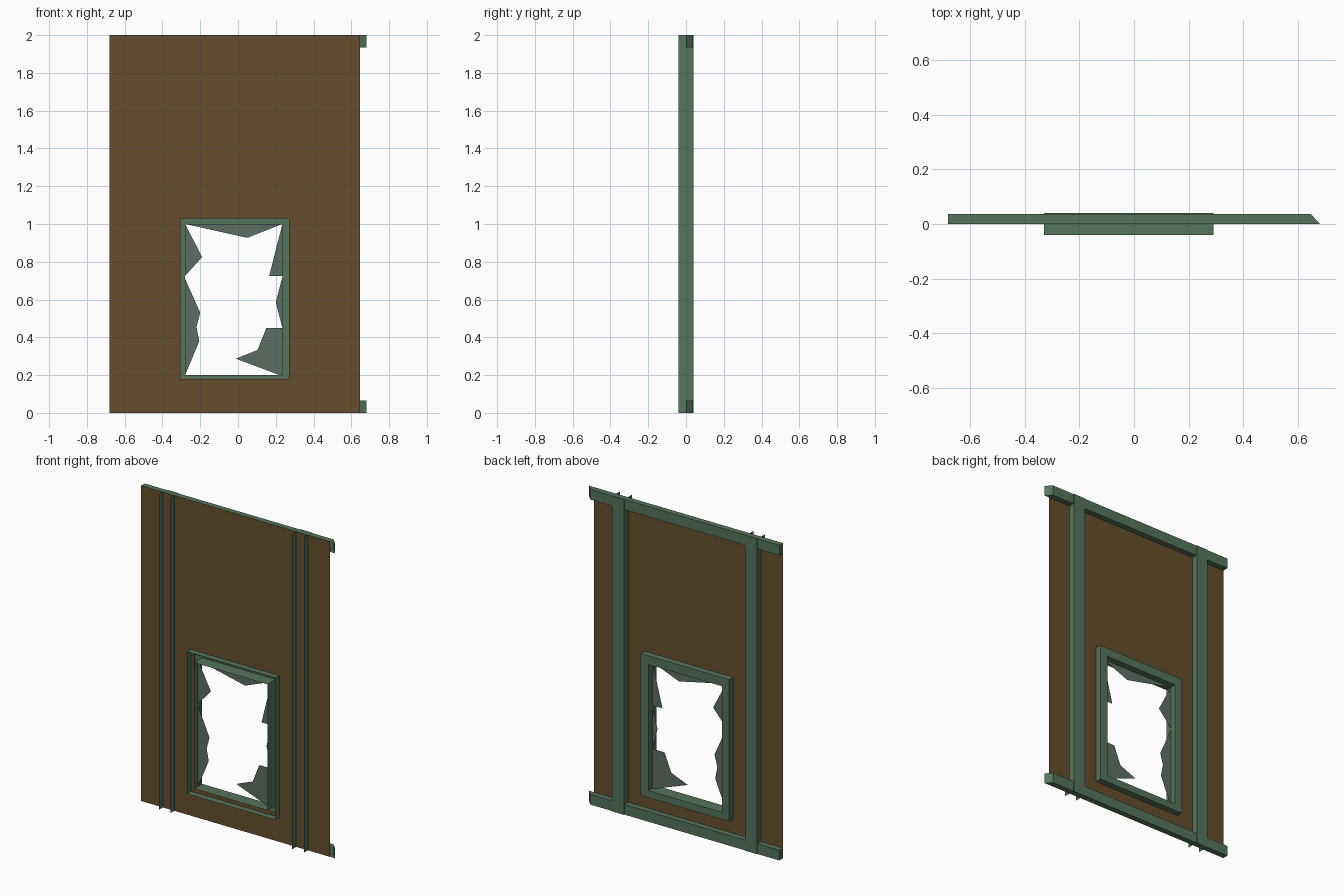
import bpy, bmesh

if "Cube" in bpy.data.objects:
    bpy.data.objects.remove(bpy.data.objects["Cube"])


def material(name, rgb):
    m = bpy.data.materials.new(name)
    m.diffuse_color = (*rgb, 1)
    m.use_nodes = True
    m.node_tree.nodes["Principled BSDF"].inputs["Base Color"].default_value = m.diffuse_color
    return m


GREEN = material("green metal", (0.091, 0.178, 0.107))
BROWN = material("brown wood", (0.133, 0.076, 0.027))
GLASS = material("grey glass", (0.107, 0.156, 0.127))


def finish(name, bm, mat):
    mesh = bpy.data.meshes.new(name)
    bm.to_mesh(mesh)
    bm.free()
    mesh.materials.append(mat)
    obj = bpy.data.objects.new(name, mesh)
    bpy.context.collection.objects.link(obj)
    return obj


def rect(bm, x0, x1, z0, z1, y):
    return [bm.verts.new((x, y, z)) for x, z in
            ((x0, z0), (x1, z0), (x1, z1), (x0, z1))]


def bridge(bm, a, b):
    n = len(a)
    for i in range(n):
        j = (i + 1) % n
        bm.faces.new((a[i], a[j], b[j], b[i]))


HOLE = (-0.305, 0.27, 0.18, 1.03)
OUTER = (-0.33, 0.29, 0.155, 1.055)
INNER = (-0.28, 0.235, 0.2, 1.0)

# Wall panel: a sheet with a window opening
bm = bmesh.new()
bridge(bm, rect(bm, -0.68, 0.645, 0, 2, 0), rect(bm, *HOLE, 0))
finish("wall_panel", bm, BROWN)

# Window frame: open-fronted channel, outer walls, back ring, inner walls
bm = bmesh.new()
loops = [rect(bm, *OUTER, -0.04), rect(bm, *OUTER, 0.04),
         rect(bm, *INNER, 0.04), rect(bm, *INNER, -0.04)]
for a, b in zip(loops, loops[1:]):
    bridge(bm, a, b)
finish("window_frame", bm, GREEN)

# Studs: open-fronted channels standing through the panel
for name, x0, x1 in (("left_stud", -0.527, -0.447), ("right_stud", 0.408, 0.49)):
    bm = bmesh.new()
    path = ((x0, -0.04), (x0, 0.04), (x1, 0.04), (x1, -0.04))
    cols = [[bm.verts.new((x, y, z)) for z in (0, 2)] for x, y in path]
    for a, b in zip(cols, cols[1:]):
        bm.faces.new((a[0], a[1], b[1], b[0]))
    finish(name, bm, GREEN)

# Rails: flat bars on the back with one mitred end, open against the panel
for name, z0 in (("bottom_rail", 0), ("top_rail", 1.935)):
    bm = bmesh.new()
    path = ((-0.68, 0), (-0.68, 0.036), (0.647, 0.036), (0.68, 0))
    lo, hi = [[bm.verts.new((x, y, z)) for x, y in path]
              for z in (z0, z0 + 0.065)]
    for i in range(3):
        bm.faces.new((lo[i], hi[i], hi[i + 1], lo[i + 1]))
    bm.faces.new(lo)
    bm.faces.new(hi[::-1])
    finish(name, bm, GREEN)

# Broken glass left in the window
shards = {
    "upper_left": ((-0.28, 1), (-0.28, 0.725), (-0.19, 0.825)),
    "lower_left": ((-0.28, 0.71), (-0.28, 0.2), (-0.205, 0.38),
                   (-0.22, 0.455), (-0.2, 0.53)),
    "top": ((-0.28, 1), (0.05, 0.927), (0.235, 1)),
    "upper_right": ((0.235, 1), (0.165, 0.725), (0.235, 0.725)),
    "middle_right": ((0.235, 0.72), (0.2, 0.585), (0.235, 0.45)),
    "lower_right": ((0.235, 0.45), (0.15, 0.45), (0.103, 0.333),
                    (-0.012, 0.287), (0.22, 0.2), (0.235, 0.2)),
}
for name, pts in shards.items():
    bm = bmesh.new()
    bm.faces.new([bm.verts.new((x, 0, z)) for x, z in pts])
    finish("glass_shard_" + name, bm, GLASS)
